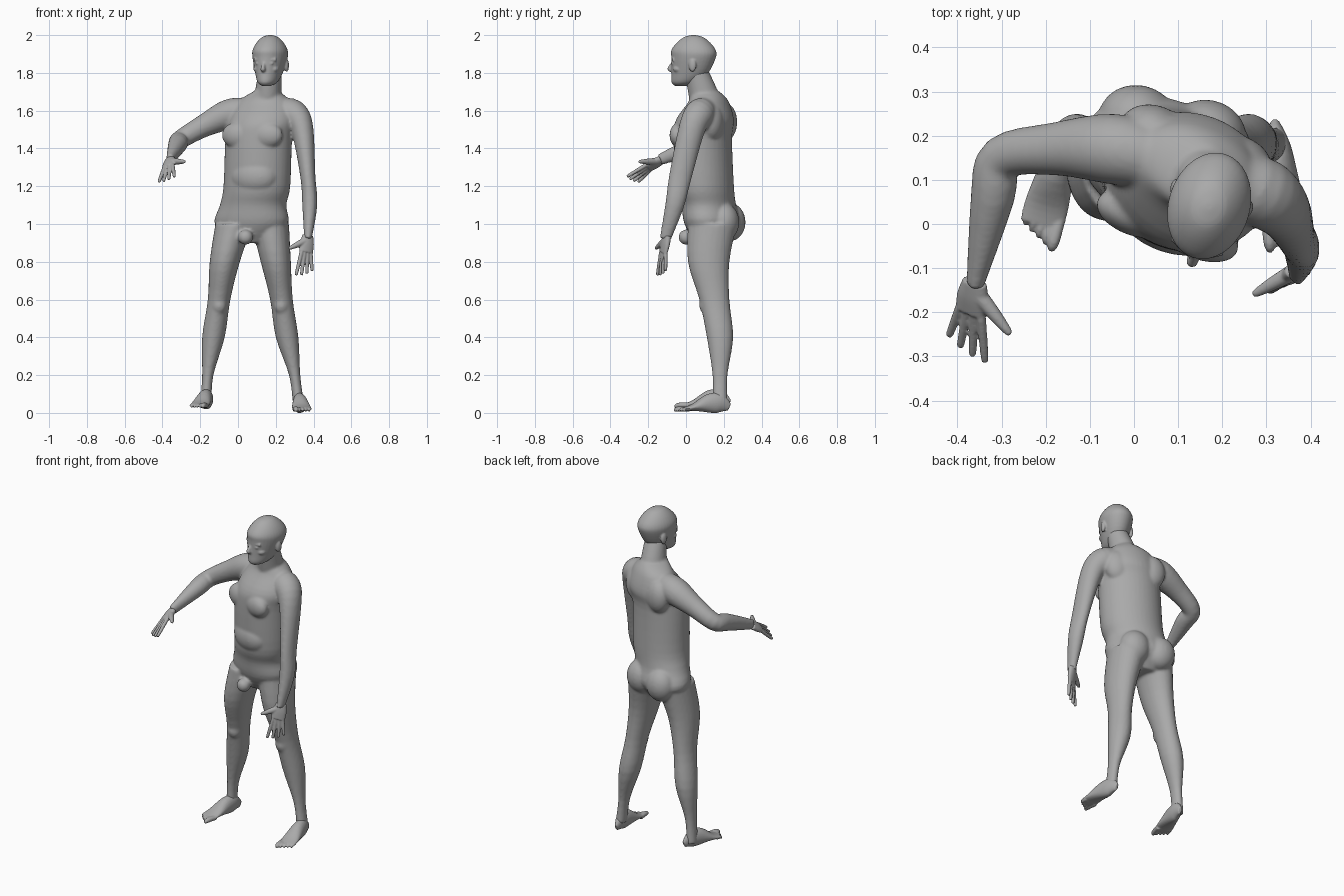
import bpy, bmesh, math
from mathutils import Vector, Matrix

cube = bpy.data.objects.get("Cube")
if cube:
    bpy.data.objects.remove(cube, do_unlink=True)

GREY = (.4, .4, .4, 1)
skin = bpy.data.materials.new("grey_skin")
skin.use_nodes = True
skin.diffuse_color = GREY
skin.node_tree.nodes["Principled BSDF"].inputs["Base Color"].default_value = GREY

RIGHTWARD = Vector((1, 0, 0))
UPWARD = Vector((0, 0, 1))
IDENTITY = Matrix.Identity(4)


def catmull(before, start, end, after, t):
    """Smooth interpolation between two section keys."""
    result = []
    for p, q, r, s in zip(before, start, end, after):
        slope_in, slope_out = (r - p) / 2, (s - q) / 2
        ease = t * t * (3 - 2 * t)
        result.append(q + (r - q) * ease + slope_in * t * (1 - t) ** 2 - slope_out * t * t * (1 - t))
    return result


def tube(mesh, keys, side=RIGHTWARD, level=False, place=IDENTITY, sides=24, steps=4):
    """Closed loft through keys: x, y, z, half width and, if not round, half depth."""
    keys = [key if len(key) > 4 else (*key, key[-1]) for key in keys]
    padded = [keys[0], *keys, keys[-1]]
    path = [catmull(*padded[i:i + 4], step / steps)
            for i in range(len(keys) - 1) for step in range(steps)]
    path.append(keys[-1])
    rings = []
    for i, (x, y, z, width, depth) in enumerate(path):
        ahead, behind = path[min(i + 1, len(path) - 1)], path[max(i - 1, 0)]
        along = UPWARD if level else (Vector(ahead[:3]) - Vector(behind[:3])).normalized()
        across = (side - along * side.dot(along)).normalized()
        outward = along.cross(across)
        ring = []
        for k in range(sides):
            angle = math.tau * k / sides
            offset = across * width * math.cos(angle) + outward * depth * math.sin(angle)
            ring.append(mesh.verts.new(place @ (Vector((x, y, z)) + offset)))
        rings.append(ring)
    for low, high in zip(rings, rings[1:]):
        for k in range(sides):
            mesh.faces.new((low[k - 1], low[k], high[k], high[k - 1]))
    mesh.faces.new(rings[0][::-1])
    mesh.faces.new(rings[-1])


def blob(mesh, centre, radii, place=IDENTITY):
    """Ellipsoid muscle or feature."""
    matrix = place @ Matrix.Translation(centre) @ Matrix.Diagonal((*radii, 1))
    bmesh.ops.create_uvsphere(mesh, u_segments=24, v_segments=16, radius=1, matrix=matrix)


def fuse(name, mesh, voxel, smoothing):
    """Blend overlapping volumes into one continuous skin."""
    bmesh.ops.recalc_face_normals(mesh, faces=mesh.faces)
    data = bpy.data.meshes.new(name)
    mesh.to_mesh(data)
    mesh.free()
    data.materials.append(skin)
    part = bpy.data.objects.new(name, data)
    bpy.context.collection.objects.link(part)
    blend = part.modifiers.new("blend", 'REMESH')
    blend.mode = 'VOXEL'
    blend.voxel_size = voxel
    blend.use_smooth_shade = True
    soften = part.modifiers.new("soften", 'SMOOTH')
    soften.iterations = smoothing


def frame(origin, degrees):
    """Local frame at origin, turned about the vertical."""
    return Matrix.Translation(origin) @ Matrix.Rotation(math.radians(degrees), 4, 'Z')


# Torso: level sections, chest and hips turned towards the right
body = bmesh.new()
chest = frame((.11, .09, 1.5), -20)
hips = frame((.07, .14, 1), -12)
tube(body, [(.15, .1, 1.7, .07, .08), (.14, .12, 1.65, .14, .1), (.13, .1, 1.55, .18, .15),
            (.11, .09, 1.45, .18, .15), (.1, .1, 1.2, .18, .15), (.08, .12, 1.1, .18, .14),
            (.07, .14, 1, .2, .14), (.06, .13, .9, .1, .08)],
     side=chest.to_3x3() @ RIGHTWARD, level=True, sides=40)
for mirror in (-1, 1):
    # Pectoral, shoulder blade, buttock
    blob(body, (mirror * .08, -.1, -.03), (.09, .05, .07), chest)
    blob(body, (mirror * .1, .09, .04), (.08, .06, .1), chest)
    blob(body, (mirror * .08, .08, .01), (.09, .08, .1), hips)
# Belly and groin
blob(body, (0, -.08, -.25), (.13, .08, .1), chest)
blob(body, (.04, 0, .93), (.04, .04, .04))

# Neck
tube(body, [(.15, .11, 1.6, .08), (.16, .09, 1.7, .07, .08), (.17, .05, 1.83, .06)], level=True)

# Right arm: raised sideways, forearm reaching forward
tube(body, [(.05, .15, 1.6, .07), (-.05, .17, 1.58, .08), (-.18, .17, 1.52, .06),
            (-.3, .15, 1.45, .05), (-.32, .06, 1.42, .05), (-.36, -.14, 1.34, .03, .02)],
     side=UPWARD)
# Left arm: hanging
tube(body, [(.21, .1, 1.6, .07), (.29, .07, 1.58, .08), (.34, .03, 1.5, .06, .07),
            (.37, -.03, 1.25, .04, .06), (.38, -.06, 1.1, .04, .05), (.37, -.11, .92, .02, .03)])

# Legs: shared sections as height, depth centre, half width, half depth
leg = [(1, .14, .1, .13), (.8, .12, .08, .11), (.6, .15, .06, .08),
       (.4, .18, .06, .07), (.2, .18, .03, .04), (.05, .18, .03, .04)]
stances = [(.17, .2, .23, .26, .3, .32), (-.02, -.07, -.1, -.13, -.16, -.17)]
for stance in stances:
    tube(body, [(x, y, z, width, depth) for x, (z, y, width, depth) in zip(stance, leg)], level=True)
    # Kneecap
    blob(body, (stance[2], .11, .57), (.04, .04, .05))
fuse("body", body, .008, 6)


# Feet: heel to ball, then five toes from the inner side outwards
def foot(name, mirror, place):
    mesh = bmesh.new()
    tube(mesh, [(0, .01, .03, .01, .02), (0, -.04, .05, .03, .05), (0, -.1, .05, .04, .05),
                (0, -.18, .03, .05, .02), (0, -.23, .02, .05, .01)], place=place)
    for toe in range(5):
        x = mirror * .018 * (toe - 2)
        tip = .01 * toe - .28
        radius = .01 if toe else .014
        tube(mesh, [(x, -.2, .02, radius), (x, tip + .02, .02, radius), (x, tip, .01, radius / 2)],
             place=place, sides=12)
    fuse(name, mesh, .004, 3)


foot("left_foot", 1, frame((.32, .22, 0), 5))
foot("right_foot", -1, frame((-.15, .22, .02), -15))


# Hands: palm, four fanned fingers and a thumb; step points towards the thumb side
def hand(name, wrist, knuckles, tips, step, thumb):
    mesh = bmesh.new()
    wrist, knuckles, tips, step, thumb = map(Vector, (wrist, knuckles, tips, step, thumb))
    tube(mesh, [(*wrist, .03, .02), (*wrist.lerp(knuckles, .5), .04, .02), (*knuckles, .04, .015)],
         side=step)
    for finger in (-1.5, -.5, .5, 1.5):
        base = knuckles + step * finger
        shortening = max(0, -finger) / 8
        tip = (tips + step * finger * 1.4).lerp(base, shortening)
        tube(mesh, [(*base.lerp(knuckles, .2), .011), (*tip.lerp(base, .1), .009), (*tip, .005)],
             side=step, sides=12)
    root = wrist.lerp(knuckles + step, .3)
    tube(mesh, [(*root, .02), (*root.lerp(thumb, .5), .016), (*thumb.lerp(root, .1), .01),
                (*thumb, .006)], side=step, sides=12)
    fuse(name, mesh, .004, 2)


hand("right_hand", wrist=(-.36, -.13, 1.34), knuckles=(-.37, -.2, 1.3), tips=(-.38, -.29, 1.23),
     step=(.02, -.01, .01), thumb=(-.28, -.25, 1.33))
hand("left_hand", wrist=(.37, -.1, .94), knuckles=(.36, -.12, .85), tips=(.35, -.13, .73),
     step=(-.02, -.01, 0), thumb=(.27, -.16, .87))

# Head: skull and jaw about a centre at eye level, turned a little to the right
head = bmesh.new()
look = frame((.17, .04, 1.85), -17)
tube(head, [(0, -.07, -.12, .02, .03), (0, -.05, -.1, .05, .07), (0, -.02, -.05, .07, .1),
            (0, 0, .03, .09, .12), (0, 0, .07, .09, .12), (0, 0, .11, .07, .09),
            (0, 0, .14, .04, .05), (0, 0, .15, .01)], level=True, place=look, sides=36)
# Nose, mouth, chin
tube(head, [(0, -.1, .02, .01), (0, -.13, -.02, .01), (0, -.13, -.03, .014), (0, -.11, -.04, .01)],
     place=look, sides=12)
blob(head, (0, -.1, -.07), (.025, .015, .008), look)
blob(head, (0, -.09, -.1), (.03, .02, .02), look)
for mirror in (-1, 1):
    # Brow, eye, cheek, ear
    tube(head, [(mirror * .01, -.11, .02, .01), (mirror * .06, -.09, .02, .01)],
         side=UPWARD, place=look, sides=12)
    blob(head, (mirror * .035, -.1, 0), (.015, .012, .008), look)
    blob(head, (mirror * .04, -.07, -.03), (.03, .03, .02), look)
    blob(head, (mirror * .085, .02, -.01), (.012, .02, .035), look)
fuse("head", head, .005, 3)
